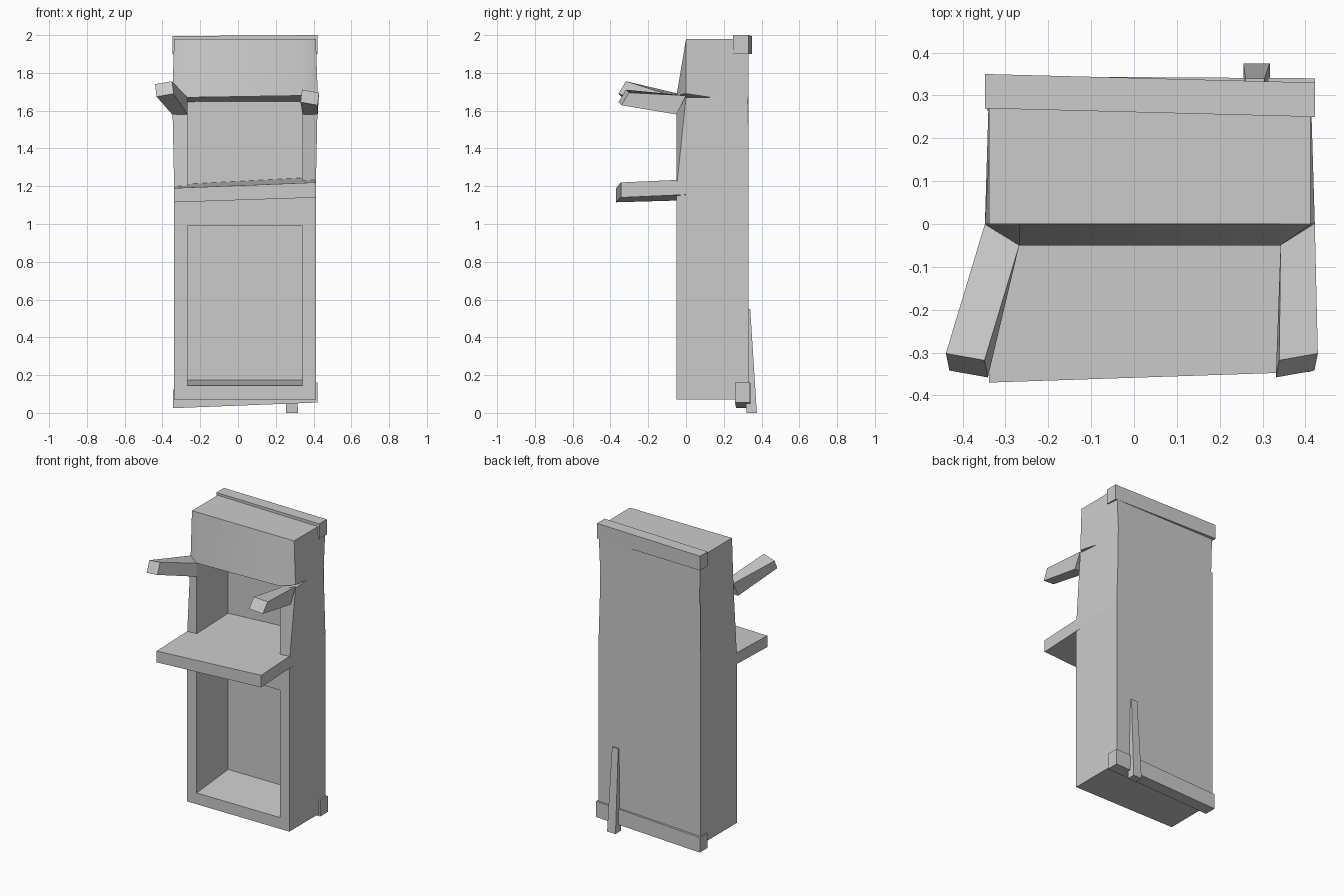
import bpy
import bmesh
import math
from mathutils import Vector

# Shared dimensions of the cabinet
MIDDLE = 0.037
HALF = 0.375
INNER = 0.305
FRONT = -0.05
BACK = 0.33
RECESS = 0.28
BASE = 0.07
SHELF = 1.19
LINTEL = 1.67
TOP = 1.98

RIGHT = MIDDLE - HALF
LEFT = MIDDLE + HALF
INNER_RIGHT = MIDDLE - INNER
INNER_LEFT = MIDDLE + INNER


def make_grey():
    """Create the single flat material."""
    material = bpy.data.materials.new("plain grey")
    material.use_nodes = True
    colour = (0.6, 0.6, 0.6, 1)
    material.diffuse_color = colour
    shader = material.node_tree.nodes["Principled BSDF"]
    shader.inputs["Base Color"].default_value = colour
    return material


def loft(name, loops):
    """Skin a series of matching point loops and cap both ends."""
    bm = bmesh.new()
    rings = [[bm.verts.new(point) for point in loop] for loop in loops]
    for ring, following in zip(rings, rings[1:]):
        for i in range(len(ring)):
            bm.faces.new((ring[i - 1], ring[i], following[i], following[i - 1]))
    bm.faces.new(rings[0])
    bm.faces.new(rings[-1])
    bmesh.ops.recalc_face_normals(bm, faces=bm.faces)
    mesh = bpy.data.meshes.new(name)
    bm.to_mesh(mesh)
    bm.free()
    mesh.materials.append(grey)
    part = bpy.data.objects.new(name, mesh)
    bpy.context.collection.objects.link(part)
    bpy.ops.object.select_all(action="DESELECT")
    part.select_set(True)
    bpy.context.view_layer.objects.active = part
    bpy.ops.object.shade_smooth_by_angle(angle=math.radians(25))


def facing_front(y, right, left, bottom, top):
    """Rectangle across the width."""
    return [(right, y, bottom), (left, y, bottom), (left, y, top), (right, y, top)]


def facing_side(x, front, back, bottom, top, rise=0):
    """Section across the depth; the back edge can be raised."""
    return [(x, front, bottom), (x, back, bottom + rise),
            (x, back, top + rise), (x, front, top)]


def lying_flat(z, right, left, front, back):
    """Rectangle seen from above."""
    return [(right, front, z), (left, front, z), (left, back, z), (right, back, z)]


default_cube = bpy.data.objects.get("Cube")
if default_cube:
    bpy.data.objects.remove(default_cube)
grey = make_grey()

# Lower cabinet with its open recess
sill, recess_top = 0.145, 0.99
loft("lower_cabinet", [
    facing_front(BACK, RIGHT, LEFT, BASE, SHELF),
    facing_front(FRONT, RIGHT, LEFT, BASE, SHELF - 0.04),
    facing_front(FRONT, INNER_RIGHT, INNER_LEFT, sill, recess_top),
    facing_front(RECESS, INNER_RIGHT, INNER_LEFT, sill + 0.03, recess_top),
])

# Shelf running through to the back, a little higher on the left
loft("shelf", [
    facing_side(RIGHT, -0.37, BACK, 1.115, SHELF, rise=0.02),
    facing_side(LEFT, -0.345, BACK, 1.14, 1.22, rise=0.03),
])

# Posts beside the upper opening, with an arm reaching forward from each
arm_tips = {"right": Vector((-0.39, -0.33, 1.715)), "left": Vector((0.38, -0.33, 1.67))}
for name, side in (("right", -1), ("left", 1)):
    outer = MIDDLE + side * HALF
    inner = MIDDLE + side * INNER
    bulge = outer + side * 0.01
    pinch = outer - side * 0.015
    lower = lying_flat(SHELF, outer, inner, FRONT, BACK)
    upper = lying_flat(LINTEL, bulge, inner, FRONT, BACK)
    upper[0] = (bulge, 0, LINTEL)
    upper[-1] = (pinch, BACK, LINTEL)
    loft(name + "_post", [lower, upper])

    # The tip leans back and tilts with the outward side
    tip = arm_tips[name]
    across = Vector((side * 0.045, 0.008, -0.008))
    up = Vector((side * 0.004, 0.02, 0.033))
    root = facing_front(FRONT, inner, bulge, LINTEL - 0.09, LINTEL)
    root[2] = (bulge, 0, LINTEL + 0.01)
    end = [tip - across - up, tip + across - up, tip + across + up, tip - across + up]
    loft(name + "_arm", [root, end])

# Panel closing the back of the upper opening
loft("back_panel", [
    facing_front(RECESS, INNER_RIGHT, INNER_LEFT, SHELF, LINTEL),
    facing_front(BACK, RIGHT, LEFT - 0.01, SHELF, LINTEL),
])

# Header box with a sloping, bulging front
loft("header", [
    [(RIGHT - 0.01, 0, LINTEL), (INNER_RIGHT, FRONT, LINTEL),
     (INNER_LEFT, FRONT, LINTEL + 0.01), (LEFT + 0.01, 0, LINTEL + 0.02),
     (LEFT - 0.015, BACK, LINTEL - 0.03), (RIGHT + 0.01, BACK, LINTEL - 0.03)],
    [(RIGHT, 0, TOP), (INNER_RIGHT, 0, TOP), (INNER_LEFT, 0, TOP),
     (LEFT, 0, TOP), (LEFT, BACK, TOP), (RIGHT, BACK, TOP)],
])

# Trim bars along the back edges, each slightly askew
thick = 0.08
loft("top_bar", [
    facing_side(RIGHT - 0.01, BACK + 0.02 - thick, BACK + 0.02, 1.9, 1.995),
    facing_side(LEFT + 0.01, BACK - thick, BACK, 1.9, 2),
])
loft("bottom_bar", [
    facing_side(RIGHT - 0.005, BACK + 0.015 - thick, BACK + 0.015, 0.025, 0.125),
    facing_side(LEFT + 0.01, BACK + 0.01 - thick, BACK + 0.01, 0.055, 0.16),
])

# Slanted strut leaning against the back
loft("back_strut", [
    lying_flat(0, 0.255, 0.317, BACK - 0.01, BACK + 0.045),
    lying_flat(0.55, 0.26, 0.305, BACK - 0.03, BACK + 0.01),
])
